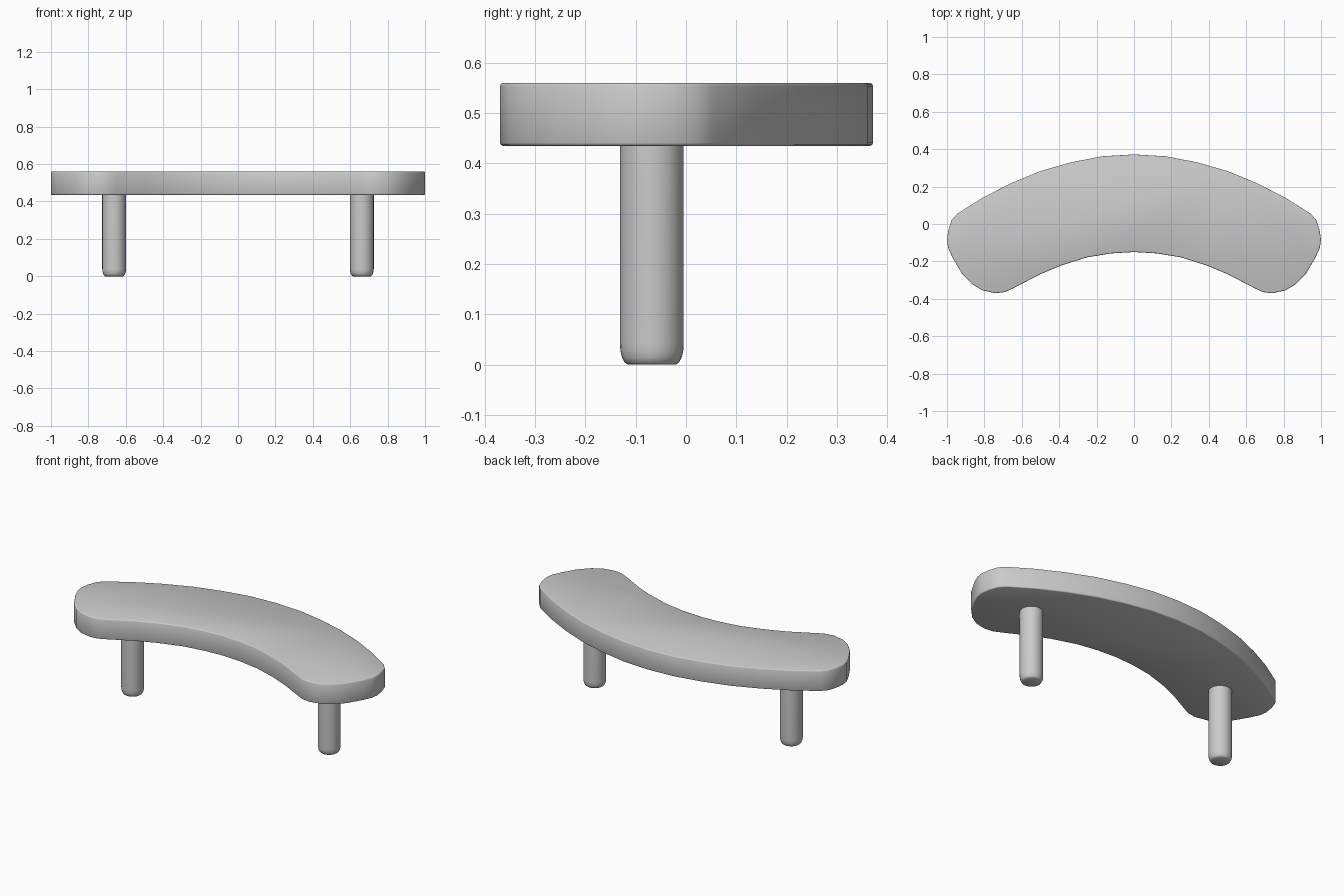
import bpy, bmesh, math

if "Cube" in bpy.data.objects:
    bpy.data.objects.remove(bpy.data.objects["Cube"])

def finish(bm, name, angle=40):
    bmesh.ops.recalc_face_normals(bm, faces=bm.faces)
    me = bpy.data.meshes.new(name)
    bm.to_mesh(me)
    bm.free()
    ob = bpy.data.objects.new(name, me)
    bpy.context.collection.objects.link(ob)
    bpy.ops.object.select_all(action='DESELECT')
    ob.select_set(True)
    bpy.context.view_layer.objects.active = ob
    bpy.ops.object.shade_smooth_by_angle(angle=math.radians(angle))
    return ob

# Curved seat: right half of the outline, mirrored, extruded and softly bevelled
half = [(0, .372), (.17, .362), (.335, .33), (.5, .283), (.66, .217), (.81, .14),
        (.945, .055), (.975, .02), (.992, -.03), (1.0, -.085), (.993, -.13),
        (.97, -.18), (.92, -.265), (.865, -.322), (.81, -.355), (.74, -.37),
        (.69, -.364), (.65, -.346), (.5, -.268), (.39, -.222), (.25, -.178),
        (.12, -.157), (0, -.15)]
outline = half + [(-x, y) for x, y in half[-2:0:-1]]
Z0, Z1 = .435, .56
bm = bmesh.new()
base = bm.faces.new([bm.verts.new((x, y, Z0)) for x, y in outline])
ext = bmesh.ops.extrude_face_region(bm, geom=[base], use_keep_orig=True)
for v in ext['geom']:
    if isinstance(v, bmesh.types.BMVert):
        v.co.z = Z1
rims = [e for e in bm.edges if abs(e.verts[0].co.z - e.verts[1].co.z) < 1e-5]
bmesh.ops.bevel(bm, geom=rims, offset=.006, segments=2, profile=.5, affect='EDGES')
finish(bm, "seat", 50)

# Round legs: turned profile with a rounded foot
def leg(name, cx, cy=-.068, sides=24):
    prof = [(.048, 0), (.054, .004), (.059, .013), (.0625, .027), (.0635, .042), (.0635, .45)]
    bm = bmesh.new()
    rings = [[bm.verts.new((cx + r * math.cos(math.tau * i / sides),
                            cy + r * math.sin(math.tau * i / sides), z))
              for i in range(sides)] for r, z in prof]
    for a, b in zip(rings, rings[1:]):
        for i in range(sides):
            j = (i + 1) % sides
            bm.faces.new((a[i], a[j], b[j], b[i]))
    bm.faces.new(rings[0])
    bm.faces.new(rings[-1])
    finish(bm, name, 35)

leg("left_leg", -.6625)
leg("right_leg", .6625)
